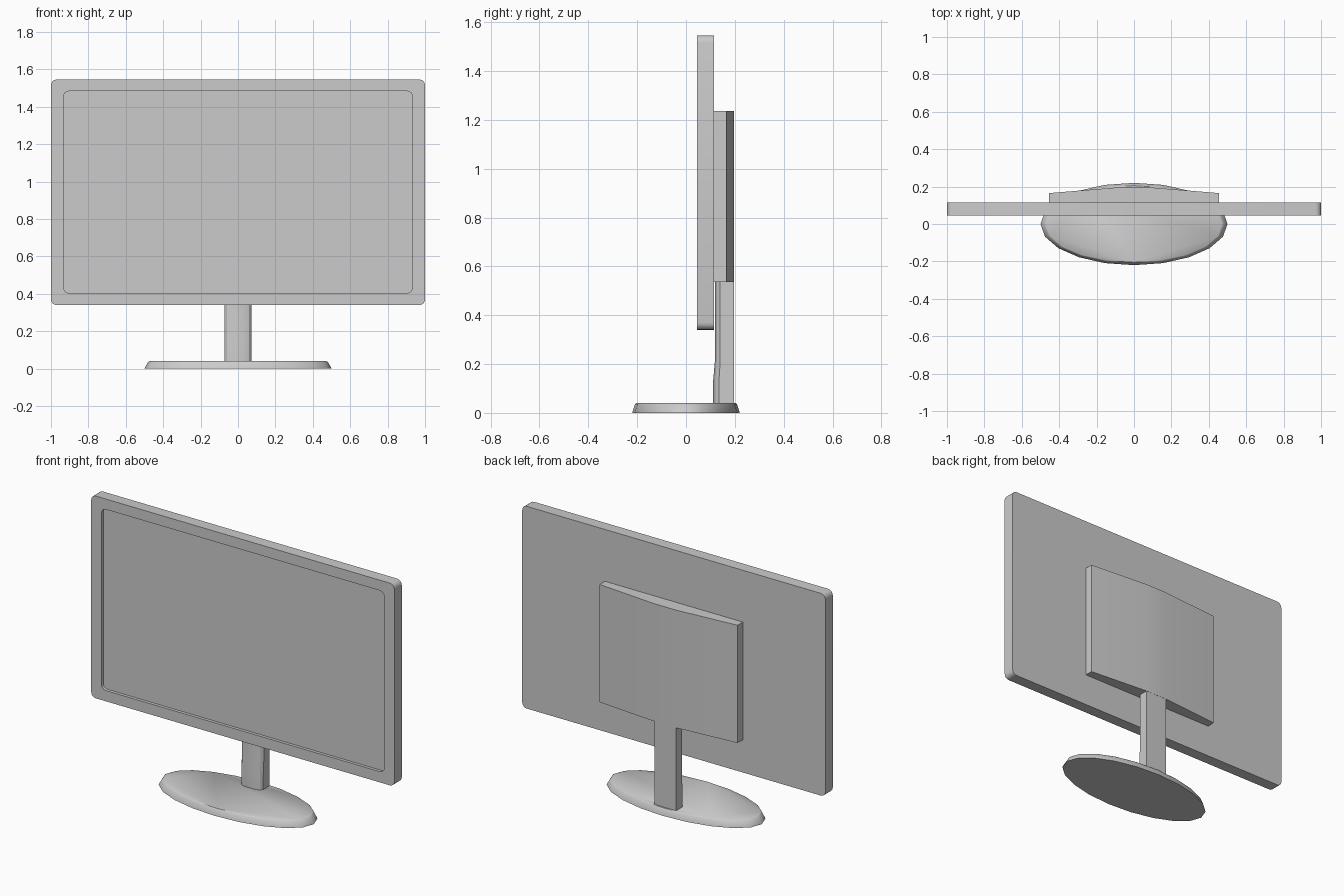
import bpy, bmesh, math

if "Cube" in bpy.data.objects:
    bpy.data.objects.remove(bpy.data.objects["Cube"])


def loft(name, rings, angle=30):
    """Closed solid skinned through matching rings of points, capped at both ends."""
    bm = bmesh.new()
    loops = [[bm.verts.new(p) for p in ring] for ring in rings]
    n = len(loops[0])
    for a, b in zip(loops, loops[1:]):
        for i in range(n):
            j = (i + 1) % n
            bm.faces.new((a[i], a[j], b[j], b[i]))
    bm.faces.new(loops[0])
    bm.faces.new(loops[-1])
    bmesh.ops.recalc_face_normals(bm, faces=bm.faces)
    mesh = bpy.data.meshes.new(name)
    bm.to_mesh(mesh)
    bm.free()
    obj = bpy.data.objects.new(name, mesh)
    bpy.context.collection.objects.link(obj)
    bpy.ops.object.select_all(action='DESELECT')
    obj.select_set(True)
    bpy.context.view_layer.objects.active = obj
    bpy.ops.object.shade_smooth_by_angle(angle=math.radians(angle))
    return obj


def rounded_rect(hx, hz, cz, r, y, steps=4):
    pts = []
    for k, (sx, sz) in enumerate([(1, 1), (-1, 1), (-1, -1), (1, -1)]):
        for s in range(steps + 1):
            t = math.radians(90 * (k + s / steps))
            pts.append((sx * (hx - r) + r * math.cos(t), y,
                        cz + sz * (hz - r) + r * math.sin(t)))
    return pts


def mirrored(half):
    return half + [(-x, y) for x, y in reversed(half)]


def at_z(profile, z):
    return [(x, y, z) for x, y in profile]


def ellipse(rx, ry, z, n=20):
    return [(rx * math.cos(2 * math.pi * i / n),
             ry * math.sin(2 * math.pi * i / n), z) for i in range(n)]


# Display panel: back, outer rim, bezel and recessed screen
loft("display_panel", [
    rounded_rect(1.0, 0.603, 0.943, 0.03, 0.115),
    rounded_rect(1.0, 0.603, 0.943, 0.03, 0.045),
    rounded_rect(0.933, 0.54, 0.944, 0.03, 0.045),
    rounded_rect(0.933, 0.54, 0.944, 0.03, 0.063),
])

# Rear housing with sloping sides
housing = mirrored([(0.455, 0.113), (0.455, 0.165), (0.072, 0.197)])
loft("rear_housing", [at_z(housing, z) for z in (0.535, 1.237)])

# Stand neck: flat back, rounded front, slightly fuller at the foot
neck = mirrored([(0.072, 0.196), (0.072, 0.14), (0.06, 0.126), (0.035, 0.118)])
foot = mirrored([(0.072, 0.196), (0.072, 0.135), (0.06, 0.12), (0.035, 0.111)])
loft("stand_neck", [at_z(foot, 0.03), at_z(foot, 0.13),
                    at_z(neck, 0.21), at_z(neck, 0.54)])

# Oval base with a sloped edge
loft("stand_base", [
    ellipse(0.5, 0.22, 0.0),
    ellipse(0.497, 0.218, 0.008),
    ellipse(0.48, 0.209, 0.036),
    ellipse(0.472, 0.205, 0.04),
], angle=45)
